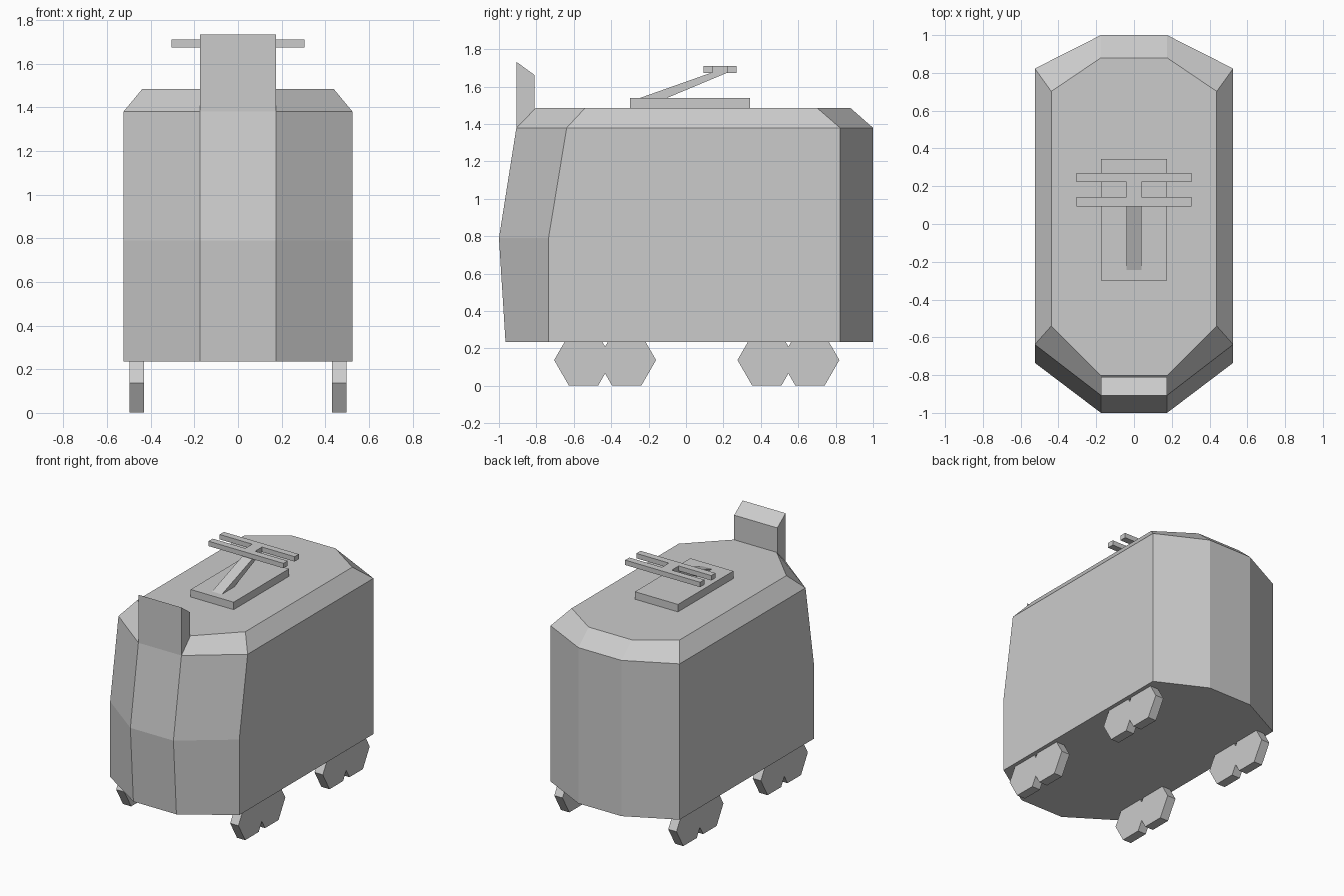
import bpy
import bmesh
from mathutils import Vector

if "Cube" in bpy.data.objects:
    bpy.data.objects.remove(bpy.data.objects["Cube"])


def finish(name, bm):
    bmesh.ops.recalc_face_normals(bm, faces=bm.faces)
    mesh = bpy.data.meshes.new(name)
    bm.to_mesh(mesh)
    bm.free()
    obj = bpy.data.objects.new(name, mesh)
    bpy.context.collection.objects.link(obj)
    return obj


def loft(name, rings):
    """Bridge equal-sized rings of points and cap both ends."""
    bm = bmesh.new()
    loops = [[bm.verts.new(p) for p in ring] for ring in rings]
    n = len(loops[0])
    for a, b in zip(loops, loops[1:]):
        for i in range(n):
            j = (i + 1) % n
            bm.faces.new((a[i], a[j], b[j], b[i]))
    bm.faces.new(loops[0])
    bm.faces.new(loops[-1])
    return finish(name, bm)


def extrude_x(name, profile, x0, x1):
    """Side profile of (y, z) points extruded between two x positions."""
    return loft(name, [[(x, y, z) for y, z in profile] for x in (x0, x1)])


def extrude_z(name, profile, z0, z1):
    """Plan profile of (x, y) points extruded between two heights."""
    return loft(name, [[(x, y, z) for x, y in profile] for z in (z0, z1)])


NOSE = 0.175


def body_ring(z, half, nose_y, front_y, rear_y, tail_y):
    right = [(NOSE, nose_y), (half, front_y), (half, rear_y), (NOSE, tail_y)]
    left = [(-x, y) for x, y in reversed(right)]
    return [(x, y, z) for x, y in right + left]


# Body shell: skirt, waist, eaves, roof
loft("tram_body", [
    body_ring(0.235, 0.525, -0.965, -0.735, 0.823, 1.0),
    body_ring(0.79, 0.525, -1.0, -0.735, 0.823, 1.0),
    body_ring(1.38, 0.525, -0.907, -0.638, 0.823, 1.0),
    body_ring(1.485, 0.438, -0.803, -0.54, 0.702, 0.88),
])

# Sign box standing on the front roof edge
extrude_x("front_sign_box", [(-0.907, 1.38), (-0.907, 1.733), (-0.81, 1.662),
                             (-0.81, 1.38)], -NOSE, NOSE)

# Roof plate and current collector
extrude_z("collector_base", [(-NOSE, -0.3), (NOSE, -0.3), (NOSE, 0.343),
                             (-NOSE, 0.343)], 1.475, 1.54)
extrude_x("collector_arm", [(-0.25, 1.538), (-0.105, 1.538), (0.225, 1.676),
                            (0.14, 1.676)], -0.04, 0.04)
right_half = [(0.305, 0.093), (0.305, 0.142), (0.04, 0.142),
              (0.04, 0.222), (0.305, 0.222), (0.305, 0.271)]
extrude_z("collector_head", right_half + [(-x, y) for x, y in reversed(right_half)],
          1.674, 1.71)

# Bogies: each is a pair of merged six-sided wheels, mirrored to the other side
R, H, SPACING, AXLE = 0.157, 0.136, 0.1155, 0.138
half_pair = [(0, -0.0715), (SPACING - R / 2, -H), (SPACING + R / 2, -H),
             (SPACING + R, 0), (SPACING + R / 2, H), (SPACING - R / 2, H),
             (0, 0.0715)]
pair = half_pair + [(-y, z) for y, z in reversed(half_pair[1:-1])]
for name, centre in (("front_wheels", -0.4325), ("rear_wheels", 0.5475)):
    wheels = extrude_x(name, [(centre + y, AXLE + z) for y, z in pair], 0.43, 0.497)
    wheels.modifiers.new("mirror_sides", 'MIRROR').use_axis[0] = True
